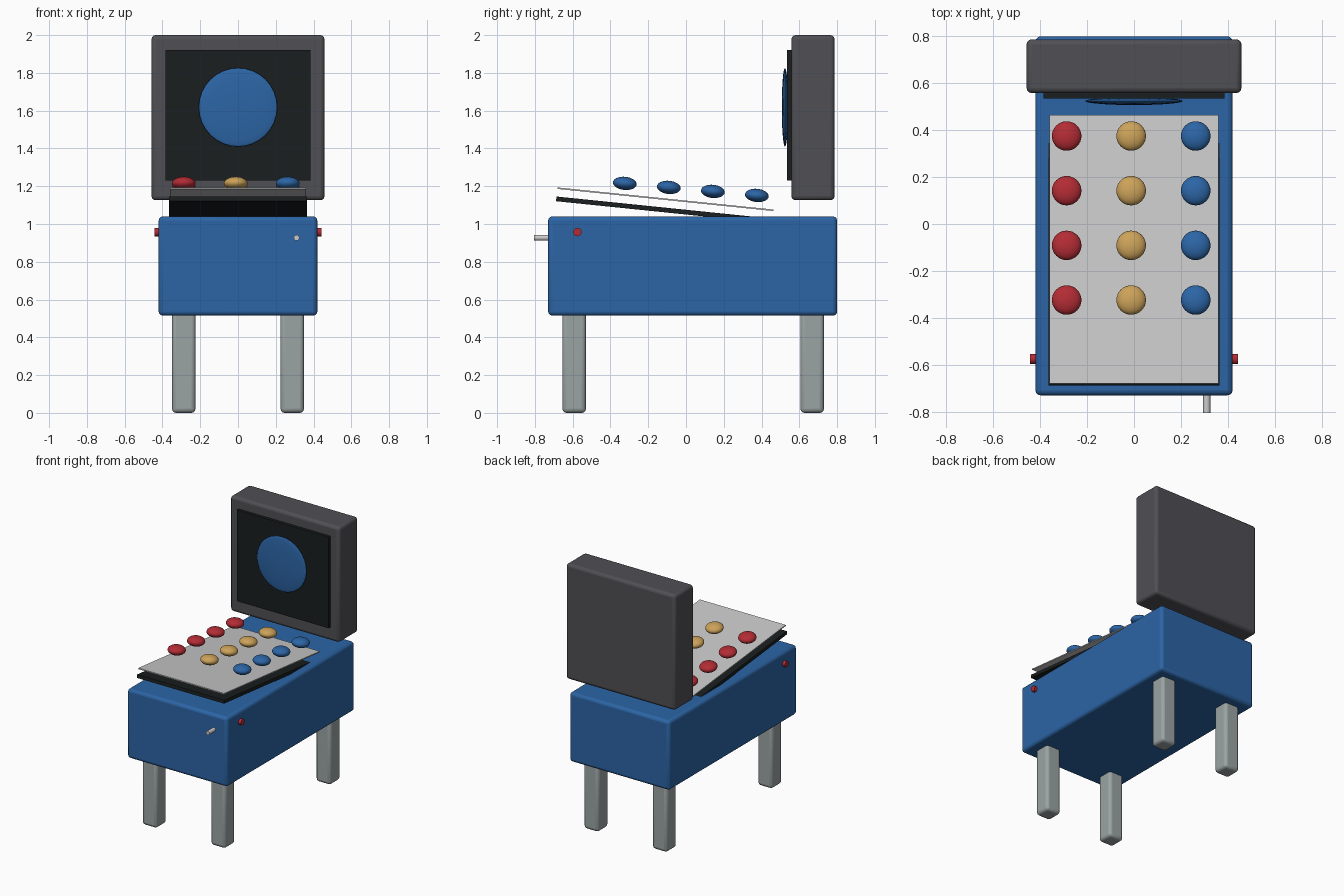
import bpy
import math

if "Cube" in bpy.data.objects:
    bpy.data.objects.remove(bpy.data.objects["Cube"])

TILT = -0.102  # playfield slope, falling toward the back


def material(name, rgb):
    m = bpy.data.materials.new(name)
    m.diffuse_color = (*rgb, 1)
    m.use_nodes = True
    m.node_tree.nodes["Principled BSDF"].inputs["Base Color"].default_value = m.diffuse_color
    return m


BLUE = material("blue", (0.025, 0.13, 0.38))
DARK = material("dark grey", (0.08, 0.08, 0.09))
BLACK = material("black", (0.01, 0.013, 0.014))
RED = material("red", (0.45, 0.025, 0.035))
GOLD = material("gold", (0.6, 0.36, 0.1))
METAL = material("metal", (0.33, 0.37, 0.37))


def finish(name, mat):
    ob = bpy.context.object
    ob.name = name
    if mat:
        ob.data.materials.append(mat)
    bpy.ops.object.shade_smooth_by_angle(angle=math.radians(35))
    return ob


def box(name, lo, hi, mat, bevel=0.0):
    size = [b - a for a, b in zip(lo, hi)]
    bpy.ops.mesh.primitive_cube_add(size=1, location=[(a + b) / 2 for a, b in zip(lo, hi)])
    bpy.context.object.scale = size
    bpy.ops.object.transform_apply(location=False, rotation=False, scale=True)
    ob = finish(name, mat)
    if bevel:
        mod = ob.modifiers.new("rounded edges", 'BEVEL')
        mod.width, mod.segments = bevel, 3
    return ob


def slab(name, centre, size, mat):
    ob = box(name, [-s / 2 for s in size], [s / 2 for s in size], mat)
    ob.location = centre
    ob.rotation_euler.x = TILT
    return ob


def ball(name, centre, scale, mat, tilt=0.0):
    bpy.ops.mesh.primitive_uv_sphere_add(segments=32, ring_count=16, radius=1,
                                         location=centre, rotation=(tilt, 0, 0))
    bpy.context.object.scale = scale
    return finish(name, mat)


def rod(name, centre, radius, depth, rotation, mat):
    bpy.ops.mesh.primitive_cylinder_add(vertices=24, radius=radius, depth=depth,
                                        location=centre, rotation=rotation)
    return finish(name, mat)


# Cabinet and back box
box("cabinet", (-0.42, -0.73, 0.515), (0.42, 0.80, 1.04), BLUE, 0.022)
box("back_box", (-0.458, 0.558, 1.126), (0.458, 0.787, 2.0), DARK, 0.022)

# Back box display with domed disc
box("display_panel", (-0.385, 0.535, 1.23), (0.385, 0.56, 1.92), BLACK)
ball("display_disc", (0, 0.524, 1.618), (0.208, 0.017, 0.208), BLUE)

# Legs and side buttons
for side, s in (("left", -1), ("right", 1)):
    for end, y in (("front", -0.592), ("back", 0.668)):
        x = s * 0.287
        box(f"{end}_{side}_leg", (x - 0.062, y - 0.062, 0), (x + 0.062, y + 0.062, 0.54),
            METAL, 0.022)
    rod(f"{side}_button", (s * 0.42, -0.575, 0.957), 0.022, 0.045,
        (0, math.pi / 2, 0), RED)

# Plunger rod
rod("plunger", (0.31, -0.755, 0.927), 0.015, 0.1, (math.pi / 2, 0, 0), None)

# Sloping playfield and cover sheet
slab("playfield", (0, -0.1, 1.073), (0.73, 1.18, 0.025), BLACK)
slab("cover_sheet", (0, -0.108, 1.131), (0.72, 1.15, 0.008), None)

# Grid of bumpers following the slope
for col, (x, mat) in enumerate(((-0.287, RED), (-0.012, GOLD), (0.263, BLUE))):
    for row in range(4):
        ball(f"bumper_{row + 1}_{col + 1}", (x, -0.324 + 0.233 * row, 1.215 - 0.0212 * row),
             (0.063, 0.063, 0.035), mat, TILT)
